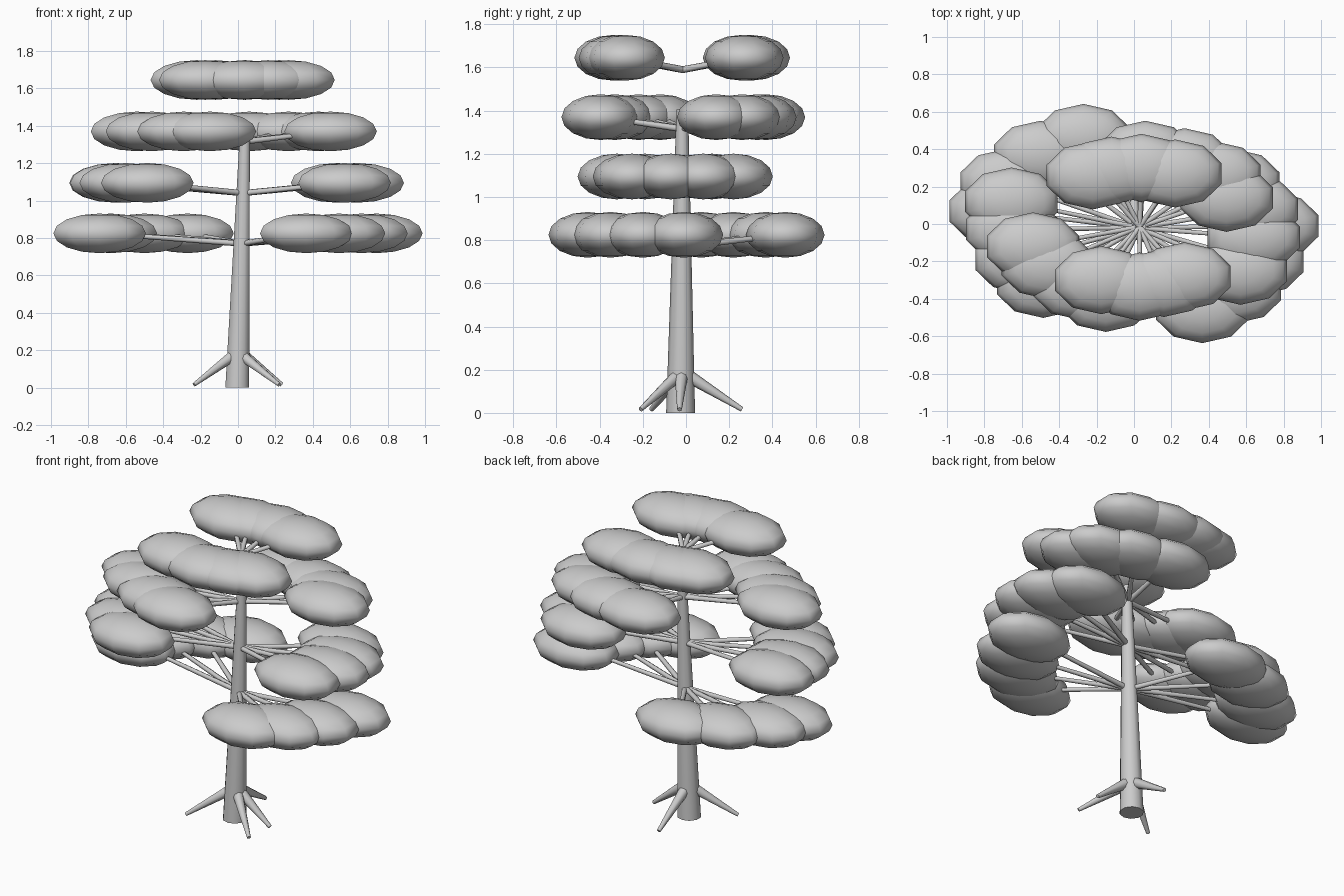
import bpy, bmesh, math
from mathutils import Vector, Matrix

if "Cube" in bpy.data.objects:
    bpy.data.objects.remove(bpy.data.objects["Cube"])

mat = bpy.data.materials.new("light_grey")
mat.diffuse_color = (0.6, 0.6, 0.6, 1)
mat.use_nodes = True
mat.node_tree.nodes["Principled BSDF"].inputs["Base Color"].default_value = mat.diffuse_color


def finish(name, bm, angle=50):
    me = bpy.data.meshes.new(name)
    bm.to_mesh(me)
    bm.free()
    me.materials.append(mat)
    ob = bpy.data.objects.new(name, me)
    bpy.context.scene.collection.objects.link(ob)
    bpy.ops.object.select_all(action='DESELECT')
    ob.select_set(True)
    bpy.context.view_layer.objects.active = ob
    bpy.ops.object.shade_smooth_by_angle(angle=math.radians(angle))
    return ob


def add_cone(bm, p, q, r1, r2, sides):
    """Tapered limb from p to q."""
    p, q = Vector(p), Vector(q)
    d = q - p
    m = Matrix.Translation((p + q) / 2) @ d.to_track_quat('Z', 'Y').to_matrix().to_4x4()
    bmesh.ops.create_cone(bm, cap_ends=True, segments=sides, radius1=r1,
                          radius2=r2, depth=d.length, matrix=m)


# trunk: leaning, tapered, cut level with the ground
bm = bmesh.new()
add_cone(bm, (0, 0, 0), (0, 0, 1.405), 0.067, 0.027, 10)
for v in bm.verts:
    t = v.co.z / 1.405
    v.co.x += -0.004 + 0.042 * t
    v.co.y += -0.025 + 0.008 * t
finish("trunk", bm)

# roots
bm = bmesh.new()
for x, y in [(0.0, 0.26), (-0.235, -0.16), (0.235, -0.03), (0.22, -0.21)]:
    d = Vector((x, y + 0.02, 0)).normalized()
    add_cone(bm, (d.x * 0.04, d.y * 0.04 - 0.02, 0.165), (x, y, 0.016), 0.03, 0.011, 8)
finish("roots", bm)

# tiers: hub position, then the centres of the foliage pads
tiers = [
    ((0.02, -0.02, 0.77),
     [(0.74, -0.01), (0.66, -0.20), (0.54, -0.35), (0.365, -0.455),
      (-0.74, 0.07), (-0.68, 0.22), (-0.50, 0.37), (-0.27, 0.46)]),
    ((0.025, -0.02, 1.04),
     [(0.57, -0.25), (0.64, -0.07), (0.63, 0.08), (0.53, 0.22),
      (-0.655, 0.12), (-0.65, -0.03), (-0.60, -0.19), (-0.485, -0.32)]),
    ((0.03, -0.015, 1.315),
     [(0.495, 0.14), (0.43, 0.26), (0.27, 0.33), (0.06, 0.37),
      (-0.54, -0.12), (-0.46, -0.22), (-0.29, -0.33), (-0.15, -0.395)]),
    ((0.03, -0.015, 1.59),
     [(-0.22, 0.26), (-0.12, 0.285), (0.04, 0.30), (0.22, 0.27),
      (-0.175, -0.30), (0.03, -0.335), (0.16, -0.315), (0.27, -0.28)]),
]
for i, (hub, pads) in enumerate(tiers, 1):
    branches, leaves = bmesh.new(), bmesh.new()
    for x, y in pads:
        c = Vector((x, y, hub[2] + 0.055))
        add_cone(branches, hub, c, 0.016, 0.011, 6)
        m = Matrix.Translation(c) @ Matrix.Diagonal((0.26, 0.182, 0.106, 1))
        bmesh.ops.create_uvsphere(leaves, u_segments=10, v_segments=8, radius=1, matrix=m)
    finish(f"branches_tier_{i}", branches, 70)
    finish(f"foliage_tier_{i}", leaves, 80)
